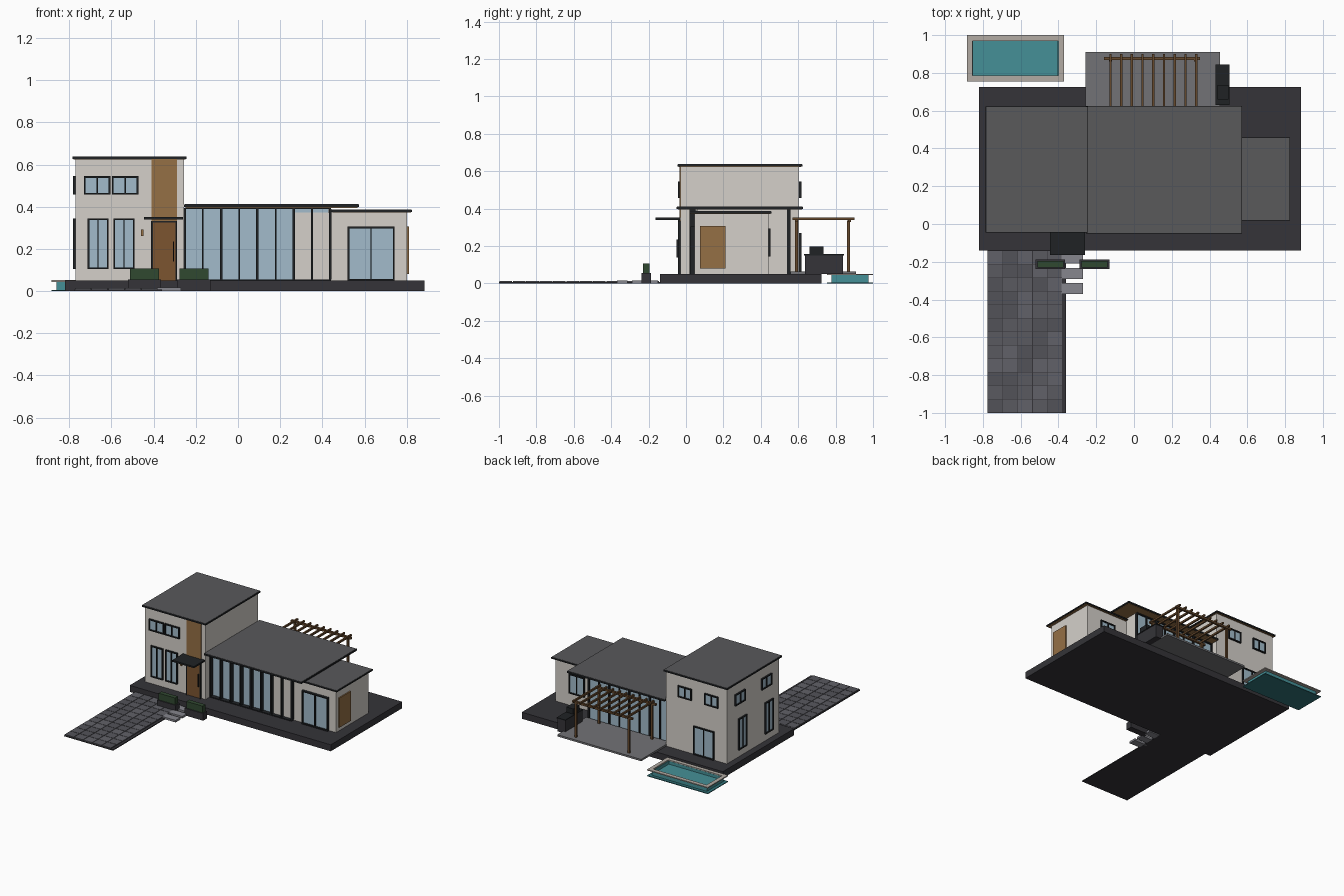
import bpy, bmesh, random
from mathutils import Matrix, Vector

if "Cube" in bpy.data.objects:
    bpy.data.objects.remove(bpy.data.objects["Cube"])
random.seed(4)


def mat(name, r, g, b):
    m = bpy.data.materials.new(name)
    m.diffuse_color = (r, g, b, 1)
    m.use_nodes = True
    m.node_tree.nodes["Principled BSDF"].inputs["Base Color"].default_value = m.diffuse_color
    return m


WALL = mat("plaster", .66, .63, .59)
DARK = mat("dark_metal", .014, .016, .018)
ROOF = mat("roof_grey", .10, .10, .105)
BASE = mat("dark_stone", .035, .034, .04)
WOOD = mat("cedar", .30, .16, .06)
DOOR = mat("door_wood", .20, .09, .03)
BEAM = mat("beam_wood", .13, .065, .025)
GLASS = mat("glass", .36, .50, .60)
PAVE = [mat("paver_%d" % i, v, v, v * 1.15) for i, v in enumerate((.085, .10, .12))]
SLAB = mat("patio_stone", .17, .17, .18)
STEP = mat("step_stone", .24, .24, .27)
RIM = mat("pool_coping", .45, .41, .37)
WATER = mat("water", .06, .28, .31)
TUB = mat("pool_tile", .03, .17, .19)
GREEN = mat("hedge", .03, .065, .03)


def boxes(name, items, m):
    """One object from boxes given as (x0, x1, y0, y1, z0, z1)."""
    bm = bmesh.new()
    for x0, x1, y0, y1, z0, z1 in items:
        t = Matrix.Translation(((x0 + x1) / 2, (y0 + y1) / 2, (z0 + z1) / 2))
        s = Matrix.Diagonal((x1 - x0, y1 - y0, z1 - z0, 1))
        bmesh.ops.create_cube(bm, size=1, matrix=t @ s)
    me = bpy.data.meshes.new(name)
    bm.to_mesh(me)
    bm.free()
    me.materials.append(m)
    ob = bpy.data.objects.new(name, me)
    bpy.context.collection.objects.link(ob)
    return ob


def box(name, x0, x1, y0, y1, z0, z1, m):
    return boxes(name, [(x0, x1, y0, y1, z0, z1)], m)


def window(name, axis, pos, out, a0, a1, z0, z1, panes=2, depth=.012, t=.008):
    """Framed window on the wall at pos; out is +1 or -1, the facing direction."""
    def place(u0, u1, v0, v1, d):
        lo, hi = sorted((pos - out * .004, pos + out * d))
        return (u0, u1, lo, hi, v0, v1) if axis == "y" else (lo, hi, u0, u1, v0, v1)
    frame = [place(a0, a1, z0, z0 + t, depth), place(a0, a1, z1 - t, z1, depth)]
    for i in range(panes + 1):
        w = t if i in (0, panes) else t * .7
        c = a0 + t / 2 + (a1 - a0 - t) * i / panes
        frame.append(place(c - w / 2, c + w / 2, z0 + t, z1 - t, depth))
    boxes(name + "_frame", frame, DARK)
    boxes(name + "_glass", [place(a0 + t, a1 - t, z0 + t, z1 - t, depth * .3)], GLASS)


def roof(name, x0, x1, y0, y1, z0, z1):
    """Dark fascia with a grey top and a wooden soffit."""
    box(name + "_fascia", x0, x1, y0, y1, z0, z1 - .001, DARK)
    box(name + "_top", x0 + .003, x1 - .003, y0 + .003, y1 - .003, z1 - .001, z1 + .001, ROOF)
    box(name + "_soffit", x0 + .006, x1 - .006, y0 + .006, y1 - .006, z0 - .003, z0, WOOD)


# Plinth
box("plinth", -.82, .885, -.14, .725, 0, .05, BASE)

# Two-storey block
box("tower_walls", -.77, -.255, -.03, .605, .05, .625, WALL)
roof("tower_roof", -.785, -.243, -.045, .622, .626, .638)
box("front_cedar_panel", -.41, -.29, -.036, -.028, .325, .624, WOOD)
box("front_door", -.405, -.295, -.038, -.028, .05, .325, DOOR)
boxes("door_frame", [(-.412, -.404, -.042, -.028, .05, .333), (-.296, -.288, -.042, -.028, .05, .333),
                     (-.404, -.296, -.042, -.028, .325, .333)], DARK)
box("door_handle", -.308, -.303, -.052, -.038, .14, .235, DARK)
box("entry_canopy", -.445, -.26, -.163, -.03, .34, .352, DARK)
box("wall_lamp", -.46, -.449, -.044, -.03, .26, .292, WOOD)
for i, a in enumerate((-.73, -.597)):
    window("upper_front_window_%d" % i, "y", -.03, -1, a, a + .125, .458, .545)
for i, a in enumerate((-.713, -.59)):
    window("lower_front_window_%d" % i, "y", -.03, -1, a, a + .10, .105, .345)
for i, a in enumerate((.07, .39)):
    window("upper_side_window_%d" % i, "x", -.77, -1, a, a + .12, .458, .545)
    window("lower_side_window_%d" % i, "x", -.77, -1, a - .02, a + .08, .105, .345)
for i, a in enumerate((-.70, -.475)):
    window("upper_rear_window_%d" % i, "y", .605, 1, a, a + .115, .458, .545)
window("rear_glass_door", "y", .605, 1, -.665, -.49, .052, .27)

# Glazed living block
box("living_core", -.256, .44, .06, .54, .05, .395, WALL)
box("living_front_glass", -.255, .43, .05, .06, .05, .39, GLASS)
box("living_rear_glass", -.255, .43, .54, .548, .05, .39, GLASS)
for name, y0, y1 in (("front", .018, .05), ("rear", .54, .56)):
    bars = [(-.255, .44, y0, y1, .05, .056), (-.255, .44, y0, y1, .388, .395)]
    for i in range(9):
        x = -.253 + i * .0863
        w = .006 if i % 2 == 0 else .004
        bars.append((x - w, x + w, y0, y1, .056, .388))
    boxes("living_%s_mullions" % name, bars, DARK)
roof("living_roof", -.255, .573, -.05, .625, .398, .411)

# Side wing
box("wing_walls", .27, .80, .045, .44, .05, .372, WALL)
roof("wing_roof", .441, .825, .018, .457, .375, .386)
window("wing_front_window", "y", .045, -1, .52, .742, .05, .305, depth=.02)
window("wing_rear_window", "y", .44, 1, .55, .68, .145, .295)
box("wing_cedar_panel", .795, .81, .075, .21, .08, .306, WOOD)

# Patio and pergola
box("patio", -.257, .455, .56, .91, .05, .064, SLAB)
boxes("pergola_posts", [(x - .008, x + .008, y - .008, y + .008, .06, .338)
                        for x in (-.125, .325) for y in (.59, .868)], BEAM)
boxes("pergola_beams", [(-.16, .35, y - .008, y + .008, .328, .343) for y in (.59, .875)], BEAM)
boxes("pergola_rafters", [(-.131 + i * .0568, -.119 + i * .0568, .57, .90, .339, .353)
                          for i in range(9)], BEAM)

# Outdoor kitchen
box("kitchen_counter", .435, .503, .635, .84, .05, .15, BASE)
box("kitchen_worktop", .432, .506, .63, .845, .15, .157, DARK)
box("grill", .442, .5, .66, .735, .157, .197, DARK)


# Swimming pool
def ring(x0, x1, y0, y1, w, z0, z1):
    return [(x0, x1, y0, y0 + w, z0, z1), (x0, x1, y1 - w, y1, z0, z1),
            (x0, x0 + w, y0 + w, y1 - w, z0, z1), (x1 - w, x1, y0 + w, y1 - w, z0, z1)]


box("pool_base", -.885, -.37, .755, 1.0, 0, .006, TUB)
boxes("pool_walls", ring(-.861, -.397, .778, .977, .008, .006, .044), WATER)
box("pool_water", -.853, -.405, .786, .969, .006, .02, WATER)
boxes("pool_coping", ring(-.885, -.37, .755, 1.0, .03, .044, .052), RIM)

# Driveway with pavers
box("driveway_base", -.775, -.36, -1.0, -.14, 0, .007, BASE)
tiles = [[], [], []]
for c in range(5):
    for r in range(12):
        x, y = -.772 + c * .0788, -.997 + r * .0714
        random.choice(tiles).append((x, x + .0755, y, y + .068, .007, .014))
for i, group in enumerate(tiles):
    boxes("driveway_pavers_%d" % i, group, PAVE[i])

# Entry steps
boxes("stepping_slabs", [(-.385, -.27, y, y + .058, 0, .016) for y in (-.37, -.29, -.208)], STEP)

# Planters with hedges
for side, x in (("left", -.522), ("right", -.288)):
    boxes("planter_" + side, ring(x, x + .158, -.237, -.187, .008, 0, .055)
          + [(x + .008, x + .15, -.229, -.195, 0, .05)], BASE)
    box("hedge_" + side, x + .01, x + .148, -.229, -.195, .05, .106, GREEN)
